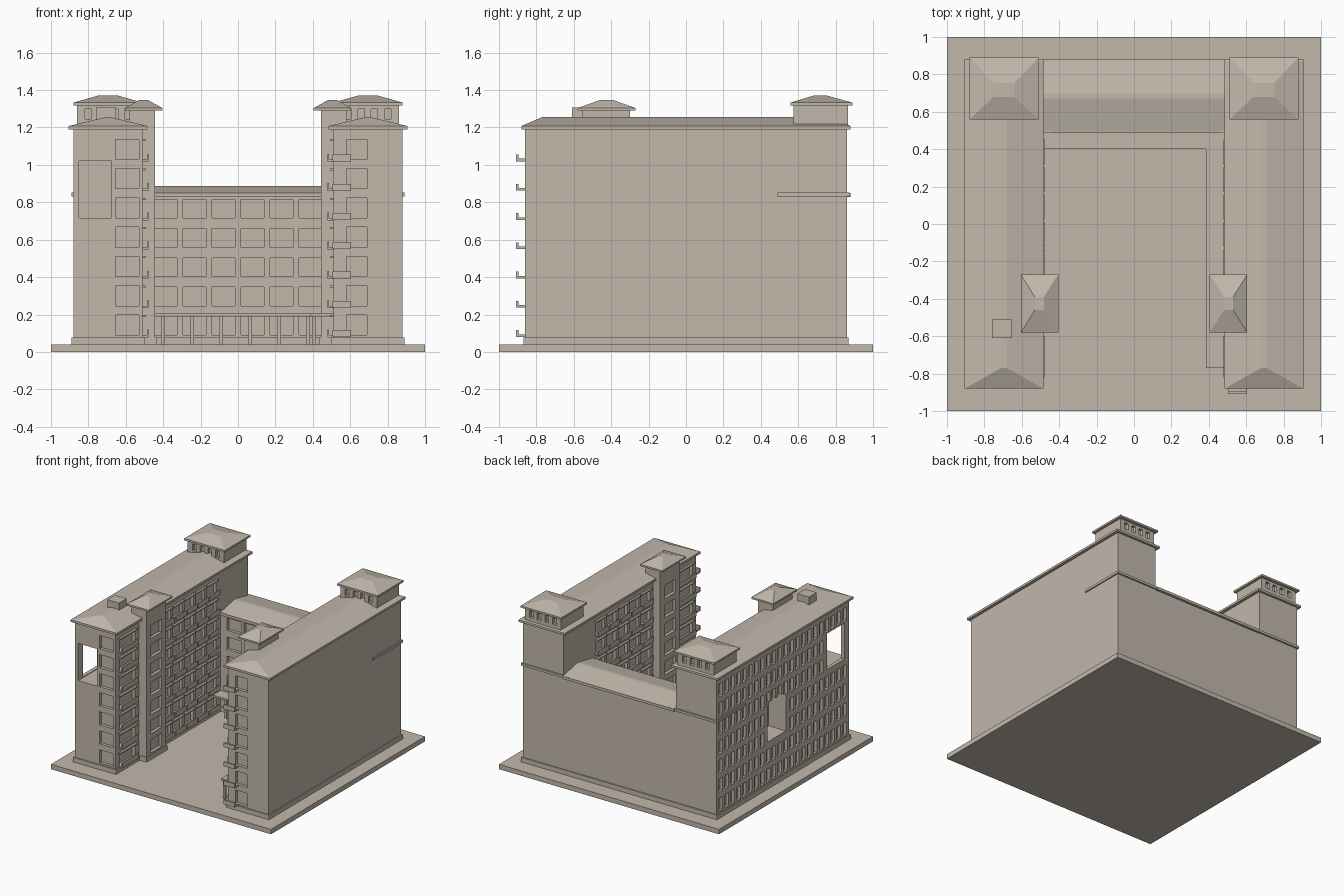
import bpy, bmesh

if "Cube" in bpy.data.objects:
    bpy.data.objects.remove(bpy.data.objects["Cube"])

stone = bpy.data.materials.new("beige_stone")
stone.diffuse_color = (0.54, 0.48, 0.41, 1)
stone.use_nodes = True
stone.node_tree.nodes["Principled BSDF"].inputs["Base Color"].default_value = stone.diffuse_color


def finish(name, bm):
    bmesh.ops.recalc_face_normals(bm, faces=bm.faces)
    me = bpy.data.meshes.new(name)
    bm.to_mesh(me)
    bm.free()
    me.materials.append(stone)
    ob = bpy.data.objects.new(name, me)
    bpy.context.collection.objects.link(ob)
    return ob


def frustum(bm, base, top, z0, z1):
    """Solid between two rectangles given as (x0, x1, y0, y1)."""
    rings = []
    for (x0, x1, y0, y1), z in ((base, z0), (top, z1)):
        rings.append([bm.verts.new(p) for p in
                      ((x0, y0, z), (x1, y0, z), (x1, y1, z), (x0, y1, z))])
    lo, hi = rings
    bm.faces.new(lo[::-1])
    bm.faces.new(hi)
    for i in range(4):
        j = (i + 1) % 4
        bm.faces.new((lo[i], lo[j], hi[j], hi[i]))


def boxes(name, items):
    """Each item is (x0, x1, y0, y1, z0, z1)."""
    bm = bmesh.new()
    for x0, x1, y0, y1, z0, z1 in items:
        r = (min(x0, x1), max(x0, x1), y0, y1)
        frustum(bm, r, r, z0, z1)
    return finish(name, bm)


def hip_roof(name, base, top, z0, z1, z2):
    """Eave slab z0-z1 with a hipped roof up to z2."""
    bm = bmesh.new()
    frustum(bm, base, base, z0, z1)
    frustum(bm, base, top, z1, z2)
    return finish(name, bm)


def carve(ob, items):
    """Cut box recesses out of a solid and bake the result."""
    cutter = boxes("cutter", items)
    cutter.hide_render = True
    mod = ob.modifiers.new("recesses", 'BOOLEAN')
    mod.operation = 'DIFFERENCE'
    mod.solver = 'EXACT'
    mod.use_self = True
    mod.object = cutter
    dg = bpy.context.evaluated_depsgraph_get()
    me = bpy.data.meshes.new_from_object(ob.evaluated_get(dg))
    ob.modifiers.clear()
    ob.data = me
    bpy.data.objects.remove(cutter)


def mir(s, x0, x1):
    return (x0, x1) if s > 0 else (-x1, -x0)


ROWS = [0.09 + 0.1565 * i for i in range(7)]   # window sill heights
H = 0.108                                      # window height
D = 0.025                                      # recess depth

boxes("ground_slab", [(-1, 1, -1, 1, 0, 0.04)])

# Courtyard bays: one bay ahead of the stair tower, five behind it
bays = [(-0.81, -0.61)] + [(-0.26 + 0.147 * i, -0.145 + 0.147 * i) for i in range(5)]

for s, side in ((-1, "left"), (1, "right")):
    # Wing body with recessed windows
    wing = boxes(side + "_wing", [(*mir(s, 0.51, 0.88), -0.86, 0.86, 0.03, 1.195)])
    cuts = []
    for z in ROWS:
        cuts += [(*mir(s, 0.45, 0.51 + D), a, b, z, z + H) for a, b in bays]
        front = (-0.655, -0.53) if s < 0 else (0.58, 0.69)
        cuts.append((*front, -0.95, -0.86 + D, z, z + H))
    if s < 0:
        # Narrow windows on the outer face, leaving room for the openings
        for k, z in enumerate(ROWS):
            for i in range(22):
                y = -0.825 + 0.0765 * i
                in_loggia = y < -0.53 and k in (4, 5)
                in_niche = -0.10 < y < 0.22 and k in (2, 3)
                if not (in_loggia or in_niche):
                    cuts.append((-0.95, -0.88 + D, y, y + 0.045, z, z + H))
        cuts.append((-0.95, -0.72, -0.04, 0.20, 0.42, 0.74))       # side niche
        cuts.append((-0.85, -0.675, -0.95, -0.57, 0.715, 1.02))    # corner loggia
        cuts.append((-0.95, -0.70, -0.80, -0.575, 0.72, 1.015))
    carve(wing, cuts)

    boxes(side + "_plinth", [(*mir(s, 0.50, 0.89), -0.87, 0.87, 0.03, 0.078)])
    hip_roof(side + "_wing_roof", (*mir(s, 0.485, 0.905), -0.88, 0.88),
             (*mir(s, 0.68, 0.71), -0.77, 0.77), 1.19, 1.208, 1.255)

    # Courtyard balconies: slab plus low parapet
    rails = []
    for z in ROWS:
        for a, b in bays:
            rails.append((*mir(s, 0.48, 0.515), a - 0.01, b + 0.01, z - 0.012, z))
            rails.append((*mir(s, 0.478, 0.487), a - 0.01, b + 0.01, z - 0.012, z + 0.03))
            rails.append((*mir(s, 0.492, 0.515), a - 0.01, b + 0.01, z + H - 0.01, z + H))
    boxes(side + "_courtyard_balconies", rails)

    # Stair tower standing into the courtyard
    tower = boxes(side + "_stair_tower", [(*mir(s, 0.445, 0.58), -0.555, -0.30, 0.03, 1.292)])
    carve(tower, [(*mir(s, 0.40, 0.445 + D), -0.50, -0.355, z, z + H) for z in ROWS])
    boxes(side + "_stair_tower_plinth", [(*mir(s, 0.437, 0.56), -0.563, -0.292, 0.03, 0.078)])
    hip_roof(side + "_stair_tower_roof", (*mir(s, 0.405, 0.605), -0.58, -0.27),
             (*mir(s, 0.482, 0.53), -0.46, -0.39), 1.29, 1.304, 1.347)

    # Rear roof pavilion with slot windows front and back
    pav = boxes(side + "_rear_pavilion", [(*mir(s, 0.53, 0.86), 0.575, 0.865, 1.20, 1.322)])
    slots = []
    for i in range(4):
        x = 0.572 + 0.07 * i
        for y0, y1 in ((0.5, 0.60), (0.84, 0.95)):
            slots.append((*mir(s, x, x + 0.035), y0, y1, 1.245, 1.30))
    carve(pav, slots)
    hip_roof(side + "_rear_pavilion_roof", (*mir(s, 0.51, 0.88), 0.558, 0.89),
             (*mir(s, 0.64, 0.75), 0.68, 0.755), 1.318, 1.333, 1.37)

    # String course turning the rear corner
    boxes(side + "_string_course", [(*mir(s, 0.45, 0.89), 0.49, 0.873, 0.832, 0.852)])

# Balconies on the front of the right wing
front_rails = []
for z in ROWS:
    front_rails += [(0.505, 0.605, -0.90, -0.855, z - 0.01, z + 0.004),
                    (0.505, 0.605, -0.908, -0.895, z - 0.01, z + 0.026)]
boxes("front_balconies", front_rails)

boxes("roof_hatch", [(-0.76, -0.655, -0.61, -0.51, 1.22, 1.308)])

# Rear wing with five rows of windows facing the courtyard
rear = boxes("rear_wing", [(-0.52, 0.52, 0.50, 0.86, 0.03, 0.84)])
carve(rear, [(-0.45 + 0.155 * i, -0.325 + 0.155 * i, 0.4, 0.50 + D, z, z + 0.1)
             for z in ROWS[:5] for i in range(6)])
boxes("rear_plinth", [(-0.52, 0.52, 0.49, 0.87, 0.03, 0.078)])
bm = bmesh.new()
frustum(bm, (-0.505, 0.505, 0.49, 0.88), (-0.505, 0.505, 0.49, 0.88), 0.828, 0.85)
frustum(bm, (-0.505, 0.505, 0.49, 0.88), (-0.505, 0.505, 0.67, 0.695), 0.85, 0.887)
finish("rear_wing_roof", bm)

# L-shaped covered walkway on posts
boxes("walkway_roof", [(-0.51, 0.51, 0.40, 0.51, 0.19, 0.206),
                       (0.385, 0.51, -0.77, 0.40, 0.19, 0.206)])
posts = [(-0.41 + 0.155 * i, -0.39 + 0.155 * i, 0.41, 0.43, 0.03, 0.192) for i in range(6)]
posts += [(0.395, 0.415, -0.76 + 0.146 * i, -0.74 + 0.146 * i, 0.03, 0.192) for i in range(9)]
boxes("walkway_posts", posts)
